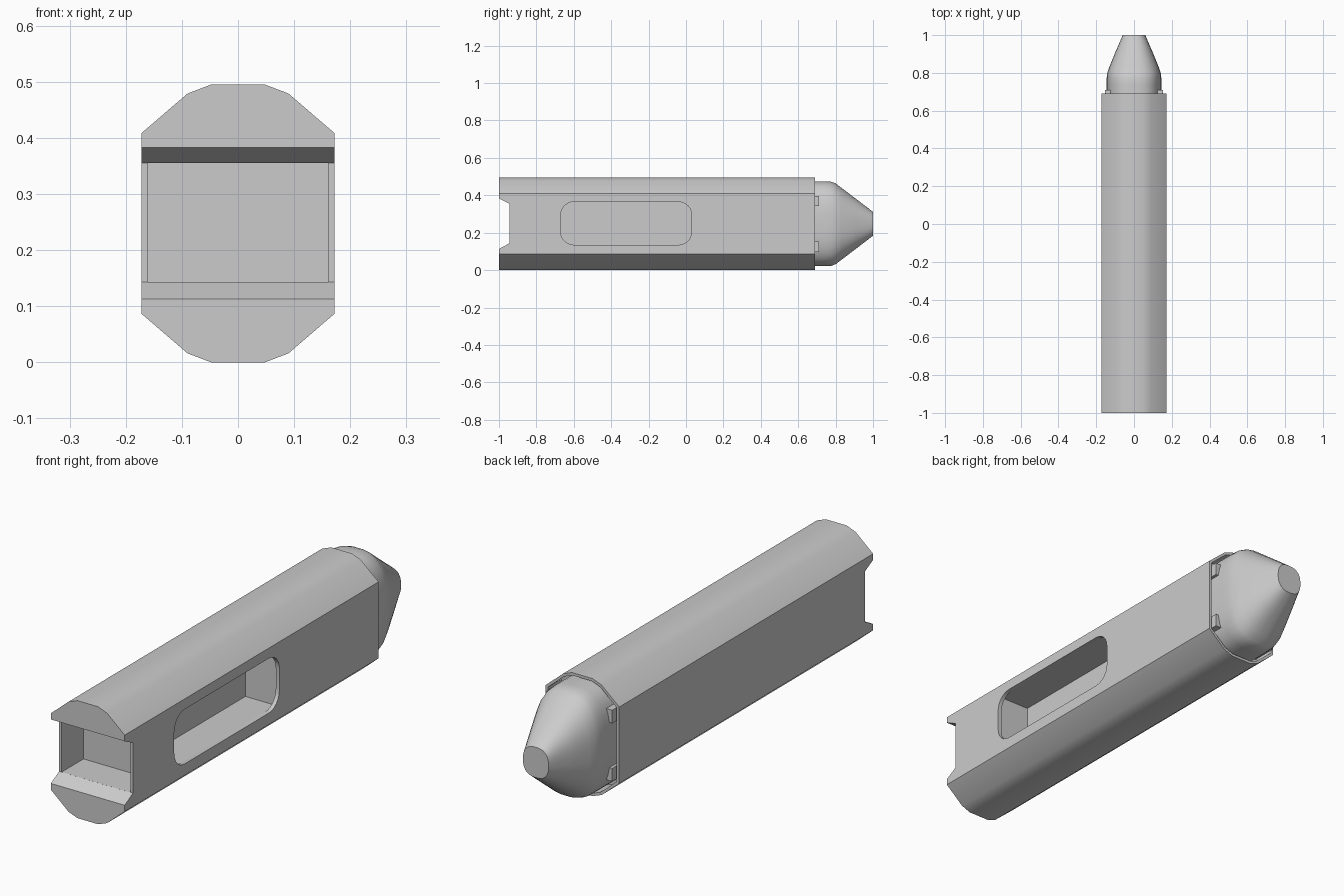
import bpy, bmesh
from math import cos, sin, pi, radians

if "Cube" in bpy.data.objects:
    bpy.data.objects.remove(bpy.data.objects["Cube"])

ZC = 0.2475


def make(name, verts, faces):
    me = bpy.data.meshes.new(name)
    me.from_pydata(verts, [], faces)
    bm = bmesh.new()
    bm.from_mesh(me)
    bmesh.ops.recalc_face_normals(bm, faces=bm.faces)
    bm.to_mesh(me)
    bm.free()
    ob = bpy.data.objects.new(name, me)
    bpy.context.collection.objects.link(ob)
    return ob


def loft(name, rings):
    n = len(rings[0])
    verts = [v for r in rings for v in r]
    faces = [(k * n + i, k * n + (i + 1) % n, (k + 1) * n + (i + 1) % n, (k + 1) * n + i)
             for k in range(len(rings) - 1) for i in range(n)]
    faces += [tuple(range(n)), tuple(range(len(verts) - n, len(verts)))]
    return make(name, verts, faces)


def box(name, x, y, z):
    return loft(name, [[(a, y[0], z[0]), (a, y[1], z[0]), (a, y[1], z[1]), (a, y[0], z[1])] for a in x])


def mirrored(quarter):
    """Full outline (x, height from axis) from its upper right quarter."""
    right = quarter + [(x, -h) for x, h in reversed(quarter)]
    return right + [(-x, h) for x, h in reversed(right)]


def ring(quarter, y):
    return [(x, y, ZC + h) for x, h in mirrored(quarter)]


def activate(ob):
    bpy.ops.object.select_all(action='DESELECT')
    ob.select_set(True)
    bpy.context.view_layer.objects.active = ob


def cut(ob, cutter):
    cutter.hide_render = True
    m = ob.modifiers.new("cut", 'BOOLEAN')
    m.operation, m.solver, m.object = 'DIFFERENCE', 'EXACT', cutter
    activate(ob)
    bpy.ops.object.modifier_apply(modifier=m.name)
    bpy.data.objects.remove(cutter)


def smooth(ob, angle):
    activate(ob)
    bpy.ops.object.shade_smooth_by_angle(angle=radians(angle))


# Outer housing: faceted oval tube
outer = [(0.048, 0.2475), (0.09, 0.2315), (0.172, 0.161)]
body = loft("housing", [ring(outer, -1.0), ring(outer, 0.69)])

# Flared slot across the front end, with a rectangular recess behind it
slot = [(-1.05, 0.086), (-0.945, 0.143), (-0.945, 0.355), (-1.05, 0.408)]
cut(body, loft("slot_cutter", [[(x, y, z) for y, z in slot] for x in (-0.3, 0.3)]))
cut(body, box("recess_cutter", (-0.16, 0.16), (-0.96, -0.80), (0.1432, 0.3548)))

# Rounded side window opening into a box-shaped pocket
r, cy, hy, hz = 0.07, -0.32, 0.35, 0.115
win = []
for q, (sy, sz) in enumerate([(1, 1), (-1, 1), (-1, -1), (1, -1)]):
    for k in range(7):
        a = q * pi / 2 + k * pi / 12
        win.append((cy + sy * (hy - r) + r * cos(a), 0.25 + sz * (hz - r) + r * sin(a)))
cut(body, loft("window_cutter", [[(x, y, z) for y, z in win] for x in (0.1, 0.25)]))
cut(body, box("pocket_cutter", (0.01, 0.155), (-0.675, 0.035), (0.133, 0.367)))

# Socket in the rear end for the nose
inner = [(0.046, 0.236), (0.085, 0.221), (0.16, 0.156)]
cut(body, loft("socket_cutter", [ring(inner, 0.60), ring(inner, 0.75)]))
smooth(body, 44)


# Tapered nose, rounded at the shoulder and flat at the tip
def nose_ring(y, w, h, e):
    pts = []
    for i in range(32):
        a = 2 * pi * (i + 0.5) / 32
        c, s = cos(a), sin(a)
        pts.append((w * abs(c) ** e * (1 if c > 0 else -1), y,
                    ZC + h * abs(s) ** e * (1 if s > 0 else -1)))
    return pts


nose = loft("nose", [nose_ring(*s) for s in [
    (0.598, 0.145, 0.227, 0.72), (0.74, 0.145, 0.227, 0.72), (0.775, 0.145, 0.226, 0.74),
    (0.80, 0.142, 0.217, 0.76), (0.83, 0.132, 0.194, 0.78), (0.91, 0.099, 0.133, 0.8),
    (1.0, 0.06, 0.064, 0.8)]])
smooth(nose, 44)

# Small locking tabs between nose and housing
for sx in (-1, 1):
    for sz in (-1, 1):
        zs = sorted((ZC + sz * 0.095, ZC + sz * 0.15))
        box("locking_tab", sorted((sx * 0.11, sx * 0.153)), (0.599, 0.71), zs)
